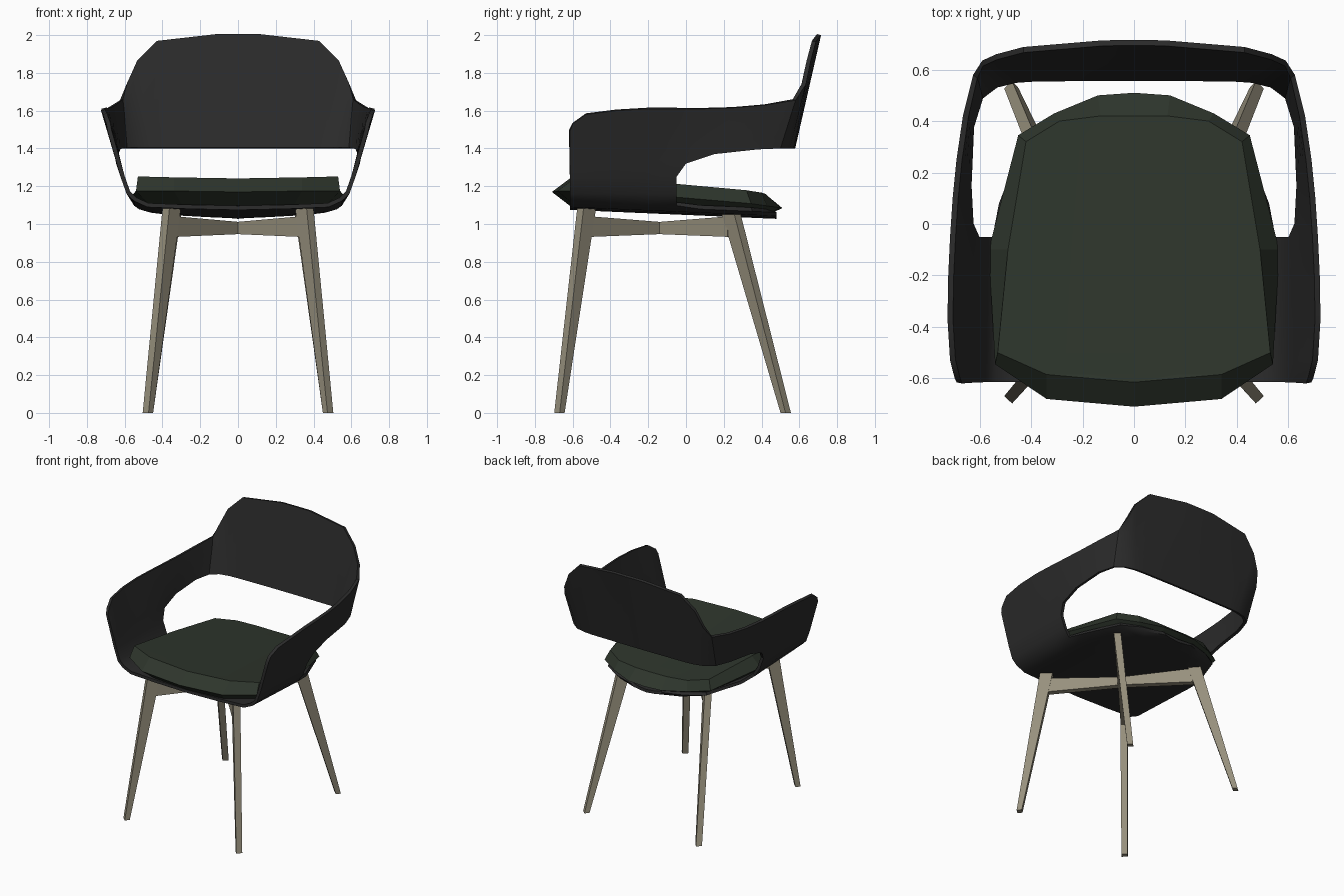
import bpy, bmesh
from mathutils import Vector

if "Cube" in bpy.data.objects:
    bpy.data.objects.remove(bpy.data.objects["Cube"])


def material(name, rgb):
    m = bpy.data.materials.new(name)
    m.diffuse_color = (*rgb, 1)
    m.use_nodes = True
    m.node_tree.nodes["Principled BSDF"].inputs["Base Color"].default_value = m.diffuse_color
    return m


BLACK = material("black_plastic", (0.024, 0.024, 0.024))
GREEN = material("green_fabric", (0.027, 0.036, 0.025))
WOOD = material("grey_wood", (0.31, 0.28, 0.205))


def make_object(name, bm, mat, mirror=False, thickness=0, smooth=None):
    me = bpy.data.meshes.new(name)
    bm.to_mesh(me)
    bm.free()
    me.materials.append(mat)
    ob = bpy.data.objects.new(name, me)
    bpy.context.collection.objects.link(ob)
    if mirror:
        ob.modifiers.new("mirror", 'MIRROR').merge_threshold = 0.002
    if thickness:
        s = ob.modifiers.new("solidify", 'SOLIDIFY')
        s.thickness, s.offset = thickness, -1
    bpy.ops.object.select_all(action='DESELECT')
    ob.select_set(True)
    bpy.context.view_layer.objects.active = ob
    if mirror or thickness:
        bpy.ops.object.convert(target='MESH')
    if smooth:
        bpy.ops.object.shade_smooth_by_angle(angle=smooth)
    return ob


def grid(bm, columns):
    """Quad strip surface through columns of points."""
    vs = [[bm.verts.new(p) for p in c] for c in columns]
    for a, b in zip(vs, vs[1:]):
        for j in range(len(a) - 1):
            bm.faces.new((a[j], b[j], b[j + 1], a[j + 1]))


def pan_z(y):
    return 1.06 - 0.043 * y


def wall(low, top, n=4):
    low, top = Vector(low), Vector(top)
    return [low.lerp(top, k / n) for k in range(n + 1)]


# Shell: right half, mirrored and thickened
bm = bmesh.new()
front = [(-0.615, 0.69, 1.49), (-0.60, 0.697, 1.53), (-0.53, 0.715, 1.58),
         (-0.37, 0.725, 1.60), (-0.20, 0.722, 1.61), (-0.05, 0.715, 1.61)]
cols = []
for y, xt, zt in front:
    z = pan_z(y)
    seat = [(0, y, z - 0.012), (0.27, y, z - 0.006), (0.48, y, z + 0.003),
            (0.55, y, z + 0.035), (0.59, y, 1.16)]
    cols.append(seat + wall((0.622, y, 1.25), (xt, y, zt)))
grid(bm, cols)
# arm and back band: lower edge, upper edge
band = [((0.622, -0.05, 1.25), (0.715, -0.05, 1.61)),
        ((0.645, 0.00, 1.32), (0.705, 0.10, 1.61)),
        ((0.653, 0.15, 1.37), (0.69, 0.25, 1.615)),
        ((0.643, 0.38, 1.395), (0.665, 0.42, 1.63)),
        ((0.605, 0.50, 1.40), (0.625, 0.58, 1.655)),
        ((0.54, 0.55, 1.40), (0.59, 0.635, 1.74)),
        ((0.46, 0.57, 1.40), (0.535, 0.66, 1.86)),
        ((0.39, 0.575, 1.40), (0.43, 0.688, 1.965)),
        ((0.12, 0.578, 1.40), (0.12, 0.714, 2.0)),
        ((0, 0.578, 1.40), (0, 0.715, 2.0))]
grid(bm, [wall(a, b) for a, b in band])
# rear part of the seat pan, tapering under the cushion
rear = []
for y, w in [(-0.05, 0.55), (0.08, 0.525), (0.22, 0.47), (0.35, 0.42), (0.43, 0.29), (0.48, 0.13)]:
    z = pan_z(y)
    lip = 0.035 if y < 0 else 0.022
    rear.append([(0, y, z - 0.012), (w * 0.27 / 0.55, y, z - 0.006),
                 (w * 0.48 / 0.55, y, z + 0.003), (w, y, z + lip)])
grid(bm, rear)
bmesh.ops.remove_doubles(bm, verts=bm.verts, dist=0.001)
make_object("shell", bm, BLACK, mirror=True, thickness=0.022, smooth=0.6)

# Seat cushion: three outlines, right half mirrored
mid = [(0, -0.71), (0.34, -0.68), (0.54, -0.545), (0.565, -0.1),
       (0.45, 0.345), (0.31, 0.43), (0.14, 0.5), (0, 0.51)]
top = [(0, -0.615), (0.34, -0.585), (0.53, -0.5), (0.49, -0.1),
       (0.42, 0.32), (0.29, 0.40), (0.13, 0.42), (0, 0.42)]


def top_z(x, y):
    return 1.192 - 0.08 * y + 0.07 * x * x


rows = []
for (mx, my), (tx, ty) in zip(mid, top):
    bx, by = mx * 0.87, my * 0.87
    bz = pan_z(by) + 0.012 + 0.03 * bx * bx
    rows.append([(0, by, bz), (bx, by, bz), (mx, my, 1.12 - 0.07 * my + 0.06 * mx * mx),
                 (tx, ty, top_z(tx, ty)), (tx / 2, ty, top_z(tx / 2, ty)), (0, ty, top_z(0, ty))])
bm = bmesh.new()
grid(bm, rows)
bmesh.ops.remove_doubles(bm, verts=bm.verts, dist=0.001)
make_object("seat_cushion", bm, GREEN, mirror=True)


def loft(name, rings):
    """Closed bar through four-sided rings."""
    bm = bmesh.new()
    vs = [[bm.verts.new(p) for p in r] for r in rings]
    for a, b in zip(vs, vs[1:]):
        for j in range(4):
            bm.faces.new((a[j], a[(j + 1) % 4], b[(j + 1) % 4], b[j]))
    bm.faces.new(vs[0])
    bm.faces.new(vs[-1])
    bmesh.ops.recalc_face_normals(bm, faces=bm.faces)
    make_object(name, bm, WOOD)


# Legs: tapered, turned to line up with the crossbars
def leg_ring(x, y, z, d, width, depth):
    c, s = Vector((x, y, z)), Vector((-d.y, d.x, 0))
    return [c + d * (i * depth / 2) + s * (j * width / 2)
            for i, j in ((1, 1), (1, -1), (-1, -1), (-1, 1))]


for side, sx in (("right", 1), ("left", -1)):
    for part, foot_y, top_y, z, sy in (("front", -0.67, -0.525, 1.092, -1),
                                       ("rear", 0.528, 0.24, 1.05, 1)):
        d = Vector((0.7 * sx, 0.76 * sy, 0)).normalized()
        loft(f"{part}_leg_{side}",
             [leg_ring(0.477 * sx, foot_y, 0, d, 0.042, 0.036),
              leg_ring(0.35 * sx, top_y, z, d, 0.05, 0.09)])

# Crossbars: slimmer where they cross
for name, sx in (("crossbar_a", 1), ("crossbar_b", -1)):
    s = Vector((0.76 * sx, 0.70, 0)).normalized() * 0.022
    rings = []
    for x, y, lo, hi in ((0.34, -0.515, 0.932, 1.04), (0, -0.14, 0.947, 1.01),
                         (-0.34, 0.235, 0.932, 1.04)):
        p = Vector((x * sx, y, 0))
        rings.append([p + s + Vector((0, 0, lo)), p - s + Vector((0, 0, lo)),
                      p - s + Vector((0, 0, hi)), p + s + Vector((0, 0, hi))])
    loft(name, rings)
